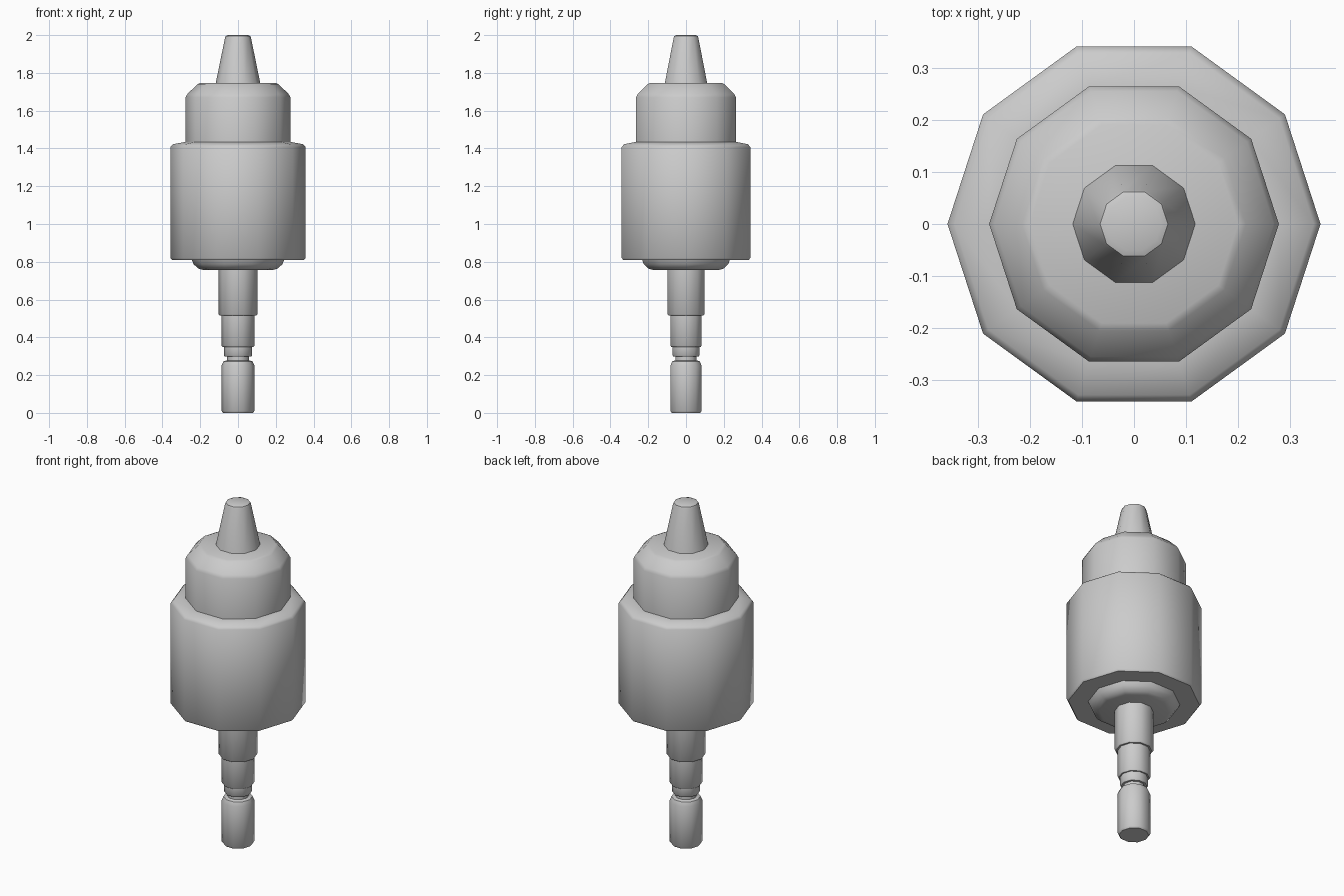
import bpy, bmesh, math

if "Cube" in bpy.data.objects:
    bpy.data.objects.remove(bpy.data.objects["Cube"])

SIDES = 10


def lathe(name, profile, angle=40):
    """Revolve (radius, z) points into a closed ten-sided solid."""
    bm = bmesh.new()
    rings = []
    for r, z in profile:
        rings.append([bm.verts.new((r * math.cos(2 * math.pi * i / SIDES),
                                    r * math.sin(2 * math.pi * i / SIDES), z))
                      for i in range(SIDES)])
    for a, b in zip(rings, rings[1:]):
        for i in range(SIDES):
            j = (i + 1) % SIDES
            bm.faces.new((a[i], a[j], b[j], b[i]))
    bm.faces.new(rings[0][::-1])
    bm.faces.new(rings[-1])
    me = bpy.data.meshes.new(name)
    bm.to_mesh(me)
    bm.free()
    ob = bpy.data.objects.new(name, me)
    bpy.context.collection.objects.link(ob)
    bpy.ops.object.select_all(action='DESELECT')
    ob.select_set(True)
    bpy.context.view_layer.objects.active = ob
    bpy.ops.object.shade_smooth_by_angle(angle=math.radians(angle))
    return ob


# Stepped shank with the retaining groove
lathe("shank", [(0.079, 0), (0.087, 0.01), (0.087, 0.25), (0.077, 0.273),
                (0.058, 0.278), (0.058, 0.298), (0.07, 0.298), (0.075, 0.304),
                (0.075, 0.35), (0.082, 0.35), (0.087, 0.356), (0.087, 0.515),
                (0.097, 0.515), (0.103, 0.522), (0.103, 0.757)])

# Rounded collar under the body
lathe("lower_collar", [(0.185, 0.757), (0.21, 0.764), (0.235, 0.787),
                       (0.245, 0.812)], 50)

# Wide gripping sleeve
lathe("sleeve", [(0.35, 0.81), (0.358, 0.82), (0.358, 1.407),
                 (0.345, 1.422), (0.278, 1.435)], 50)

# Chamfered nose
lathe("nose", [(0.278, 1.43), (0.278, 1.67), (0.268, 1.688),
               (0.215, 1.74), (0.2, 1.747)], 50)

# Tapered jaws
lathe("jaws", [(0.118, 1.745), (0.069, 1.985), (0.065, 1.995), (0.053, 2.0)])
